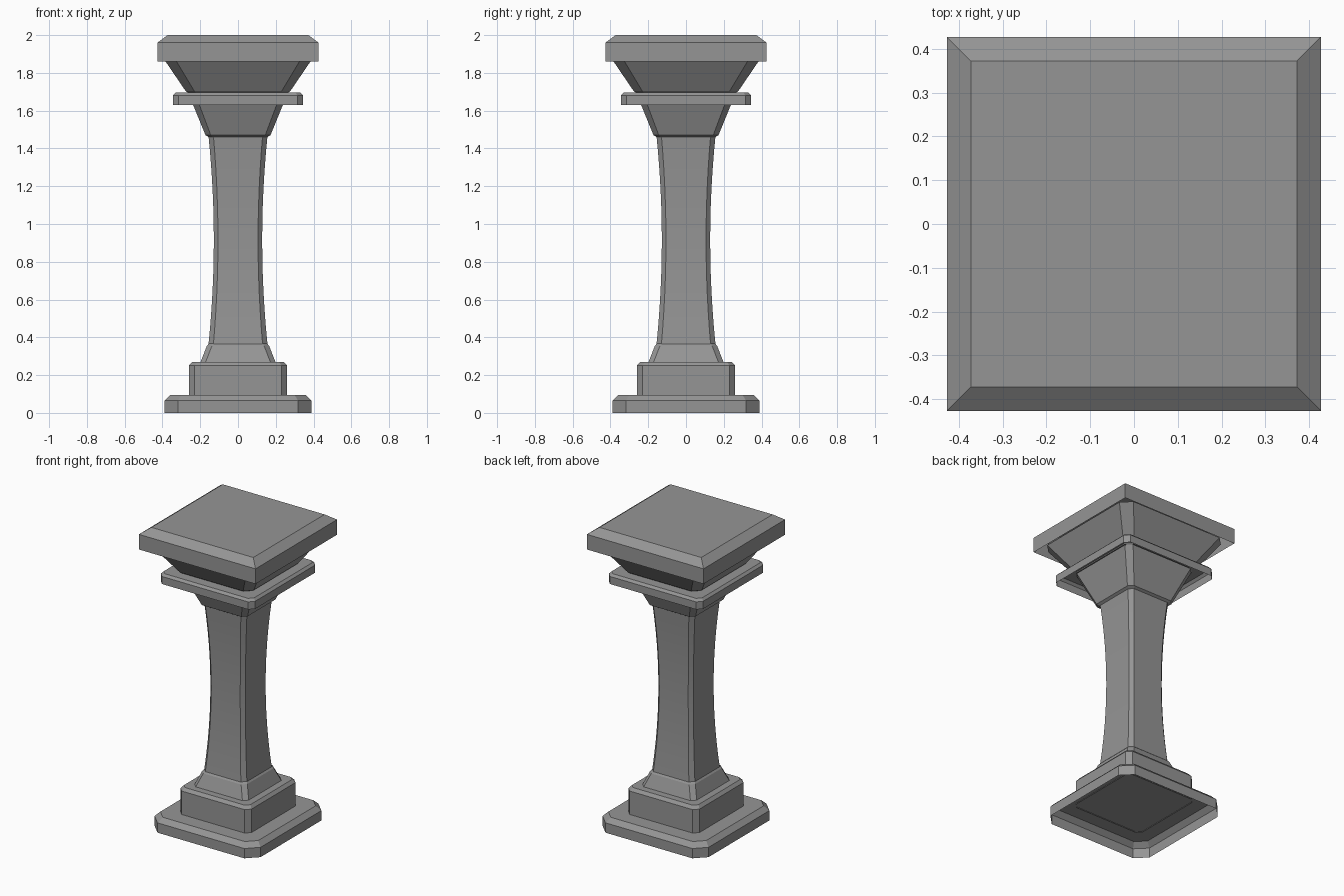
import bpy
import bmesh

if "Cube" in bpy.data.objects:
    bpy.data.objects.remove(bpy.data.objects["Cube"], do_unlink=True)

# One stone colour for the whole column
stone = bpy.data.materials.new("grey stone")
colour = (0.3, 0.3, 0.3, 1.0)
stone.diffuse_color = colour
stone.use_nodes = True
stone.node_tree.nodes["Principled BSDF"].inputs["Base Color"].default_value = colour


def outline(half, cut):
    """Square outline, with cut corners when cut is above zero."""
    h, k = half, half - cut
    if cut == 0:
        return [(-h, -h), (h, -h), (h, h), (-h, h)]
    return [(-k, -h), (k, -h), (h, -k), (h, k),
            (k, h), (-k, h), (-h, k), (-h, -k)]


def stack(name, levels, top=True, smooth=False):
    """Loft square outlines given as (height, half width, corner cut)."""
    bm = bmesh.new()
    rings = [[bm.verts.new((x, y, z)) for x, y in outline(half, cut)]
             for z, half, cut in levels]
    for low, high in zip(rings, rings[1:]):
        n = len(low)
        for i in range(n):
            j = (i + 1) % n
            bm.faces.new((low[i], low[j], high[j], high[i]))
    if top:
        bm.faces.new(rings[-1])
    mesh = bpy.data.meshes.new(name)
    bm.to_mesh(mesh)
    bm.free()
    mesh.materials.append(stone)
    obj = bpy.data.objects.new(name, mesh)
    bpy.context.collection.objects.link(obj)
    if smooth:
        bpy.ops.object.select_all(action="DESELECT")
        obj.select_set(True)
        bpy.context.view_layer.objects.active = obj
        bpy.ops.object.shade_smooth_by_angle(angle=0.3)
    return obj


# Foot of the column: hollow slabs, open underneath
stack("base_slab", [(0, 0.388, 0.07), (0.065, 0.388, 0.07), (0.095, 0.358, 0.058)])
stack("plinth", [(0.09, 0.26, 0.03), (0.25, 0.26, 0.03), (0.27, 0.243, 0.025)])
stack("foot", [(0.265, 0.2, 0.027), (0.355, 0.165, 0.027), (0.37, 0.152, 0.023)])

# Shaft, narrowing gently to the middle
steps = 12
bottom, height = 0.365, 1.1
shaft = []
for i in range(steps + 1):
    t = i / steps
    waist = 1 - (2 * t - 1) ** 2
    shaft.append((bottom + height * t, 0.156 - 0.028 * waist, 0.026 - 0.004 * waist))
stack("shaft", shaft, smooth=True)

# Capital: two flared blocks, a thin collar and the top slab
stack("lower_flare", [(1.46, 0.155, 0.023), (1.47, 0.172, 0.028), (1.685, 0.26, 0.035)])
stack("collar", [(1.63, 0.345, 0.03), (1.68, 0.345, 0.03), (1.695, 0.33, 0.025)])
stack("upper_flare", [(1.69, 0.258, 0.04), (1.705, 0.278, 0.046), (1.88, 0.397, 0.06)])
stack("top_slab", [(1.86, 0.427, 0), (1.96, 0.427, 0), (2.0, 0.373, 0)])
